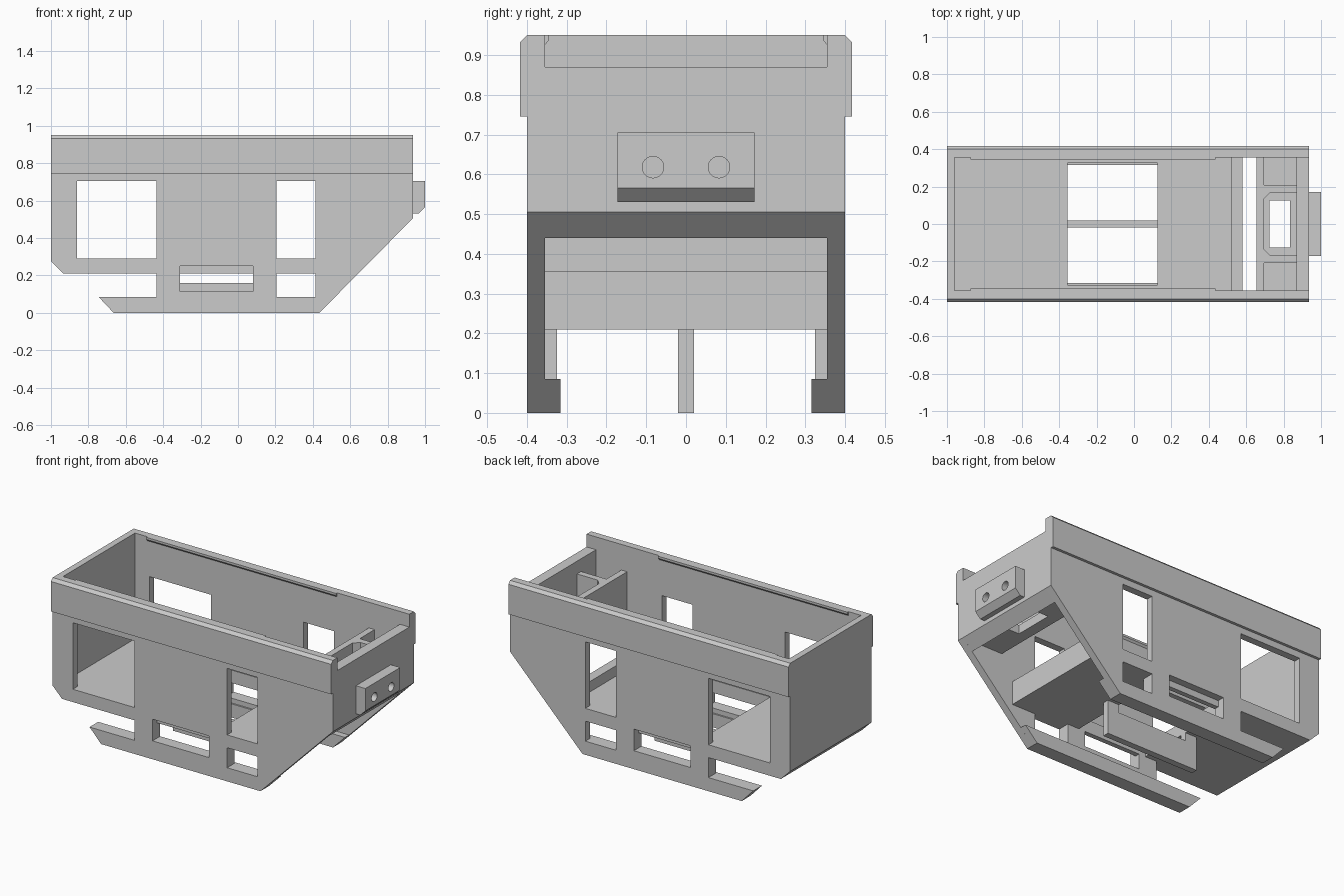
import bpy
import bmesh
import math
from mathutils import Matrix

if "Cube" in bpy.data.objects:
    bpy.data.objects.remove(bpy.data.objects["Cube"], do_unlink=True)

grey = bpy.data.materials.new("plain grey")
grey.use_nodes = True
grey.diffuse_color = (0.6, 0.6, 0.6, 1)
grey.node_tree.nodes["Principled BSDF"].inputs["Base Color"].default_value = (0.6, 0.6, 0.6, 1)


def finish(name, bm):
    bmesh.ops.recalc_face_normals(bm, faces=bm.faces)
    mesh = bpy.data.meshes.new(name)
    bm.to_mesh(mesh)
    bm.free()
    mesh.materials.append(grey)
    obj = bpy.data.objects.new(name, mesh)
    bpy.context.collection.objects.link(obj)
    return obj


def prism(name, profile, lo, hi, axis="y"):
    """Extrude a closed outline along one axis: (x, z) along y, (y, z) along x, (x, y) along z."""
    place = {"y": lambda a, b: (a, lo, b),
             "x": lambda a, b: (lo, a, b),
             "z": lambda a, b: (a, b, lo)}[axis]
    bm = bmesh.new()
    face = bm.faces.new([bm.verts.new(place(a, b)) for a, b in profile])
    out = bmesh.ops.extrude_face_region(bm, geom=[face])
    step = [hi - lo if axis == k else 0 for k in "xyz"]
    moved = [v for v in out["geom"] if isinstance(v, bmesh.types.BMVert)]
    bmesh.ops.translate(bm, vec=step, verts=moved)
    return finish(name, bm)


def box(name, x, y, z):
    outline = [(x[0], z[0]), (x[1], z[0]), (x[1], z[1]), (x[0], z[1])]
    return prism(name, outline, y[0], y[1])


def apply(obj, mod):
    bpy.context.view_layer.objects.active = obj
    bpy.ops.object.modifier_apply(modifier=mod.name)


def cut(obj, cutter):
    cutter.hide_render = True
    mod = obj.modifiers.new("cut", "BOOLEAN")
    mod.operation = "DIFFERENCE"
    mod.solver = "EXACT"
    mod.object = cutter
    apply(obj, mod)
    bpy.data.objects.remove(cutter, do_unlink=True)


def mirror(obj):
    mod = obj.modifiers.new("mirror", "MIRROR")
    mod.use_axis = (False, True, False)
    mod.use_mirror_merge = False
    apply(obj, mod)


# Side walls with window openings
wall = prism("side_walls", [(-1, 0.95), (-1, 0.275), (-0.935, 0.21), (-0.435, 0.21),
                            (-0.435, 0.085), (-0.745, 0.085), (-0.665, 0), (0.435, 0),
                            (0.935, 0.505), (0.935, 0.95)], 0.355, 0.4)
liner = box("sill_liners", (-0.435, 0.205), (0.325, 0.355), (0, 0.21))
slot = ((-0.31, 0.08), (0.3, 0.5), (0.115, 0.25))
for x, z in [((-0.86, -0.435), (0.29, 0.705)),
             ((0.205, 0.415), (0.29, 0.705)),
             ((0.205, 0.415), (0.085, 0.21))]:
    cut(wall, box("window_cutter", x, (0.3, 0.5), z))
for part in (wall, liner):
    cut(part, box("slot_cutter", *slot))
    mirror(part)

# Bottom flanges, upper outer bands and thin inner rim ribs
mirror(prism("bottom_flanges", [(-0.745, 0.085), (-0.665, 0), (0.435, 0), (0.519, 0.085)],
             0.315, 0.355))
mirror(prism("upper_bands", [(0.4, 0.745), (0.417, 0.745), (0.417, 0.932), (0.4, 0.95)],
             -1, 0.935, "x"))
mirror(prism("rim_ribs", [(0.355, 0.925), (0.345, 0.937), (0.345, 0.95), (0.355, 0.95)],
             -0.875, 0.435, "x"))

# Floor, back wall and raised floor lip in one folded section
floor = prism("floor_and_back_wall", [(-1, 0.95), (-1, 0.275), (-0.935, 0.21), (0.58, 0.21),
                                      (0.58, 0.355), (0.52, 0.355), (0.52, 0.29),
                                      (-0.96, 0.29), (-0.96, 0.95)], -0.355, 0.355)
cut(floor, box("hatch_cutter", (-0.355, 0.125), (-0.325, 0.325), (0.1, 0.4)))

# Keel beam under the floor, stepped down below the hatch
prism("keel_beam", [(-0.435, 0), (0.205, 0), (0.205, 0.21), (0.125, 0.21), (0.125, 0.16),
                    (-0.355, 0.16), (-0.355, 0.21), (-0.435, 0.21)], -0.02, 0.02)

# End wall, lower than the side walls
prism("end_wall", [(0.87, 0.44), (0.935, 0.505), (0.935, 0.87), (0.87, 0.87)], -0.355, 0.355)

# Shelf pocket behind the end wall
shelf = box("shelf", (0.655, 0.87), (-0.355, 0.355), (0.505, 0.56))
cut(shelf, box("shelf_cutter", (0.725, 0.835), (-0.125, 0.125), (0.4, 0.7)))
box("shelf_cross_wall", (0.655, 0.695), (-0.355, 0.355), (0.56, 0.79))
mirror(box("shelf_ribs", (0.695, 0.87), (0.168, 0.208), (0.56, 0.79)))
mirror(prism("shelf_corner_fillets", [(0.695, 0.168), (0.695, 0.135), (0.728, 0.168)],
             0.56, 0.79, "z"))

# Connector block with two round sockets
block = prism("connector_block", [(0.935, 0.53), (0.965, 0.53), (1, 0.565),
                                  (1, 0.705), (0.935, 0.705)], -0.172, 0.172)
for y in (-0.083, 0.083):
    bm = bmesh.new()
    bmesh.ops.create_cone(bm, cap_ends=True, segments=32, radius1=0.027, radius2=0.027, depth=0.1,
                          matrix=Matrix.Translation((0.99, y, 0.618))
                          @ Matrix.Rotation(math.pi / 2, 4, "Y"))
    cut(block, finish("socket_cutter", bm))
